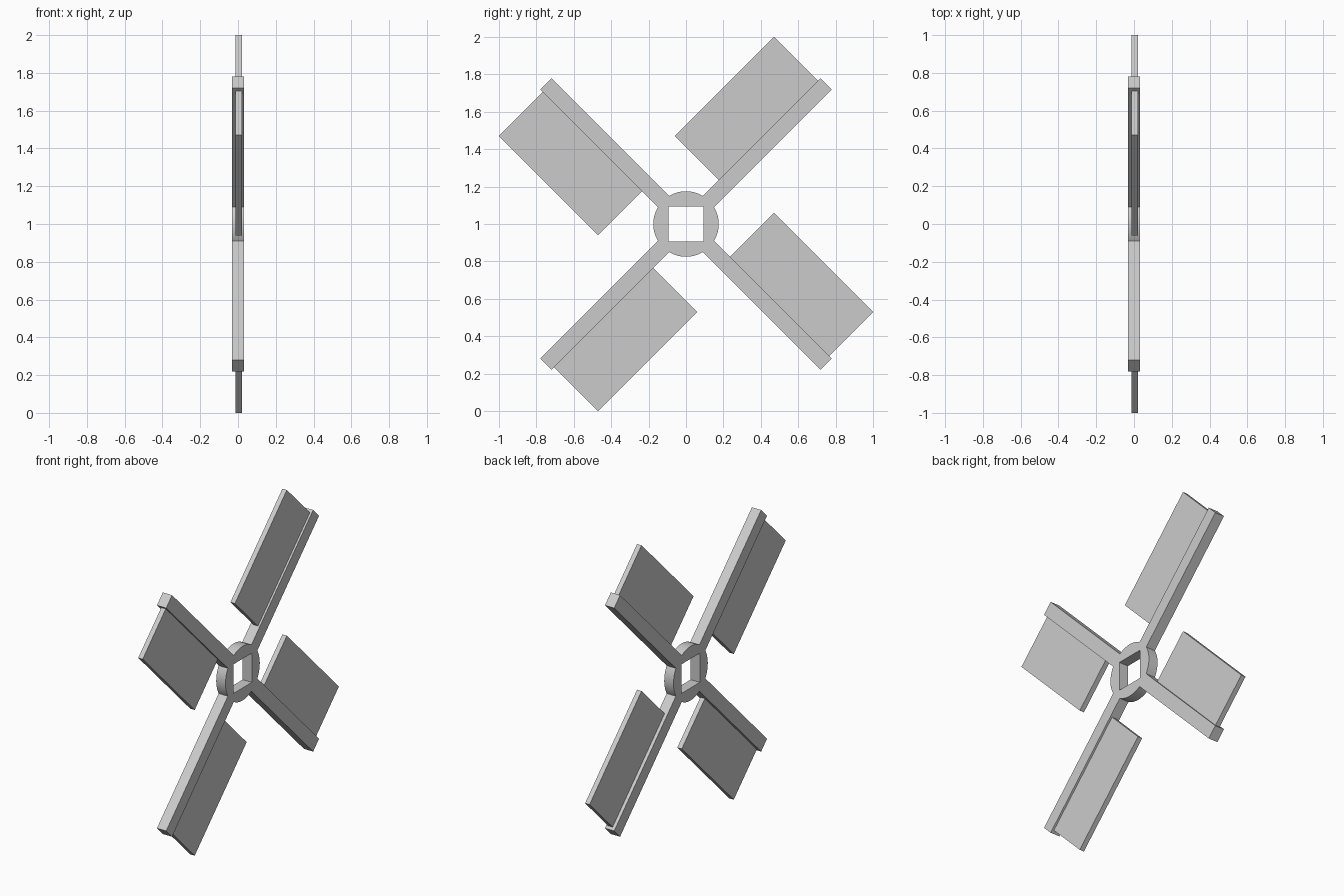
import bpy
import bmesh
from math import asin, cos, sin, pi, radians
from mathutils import Matrix, Vector

cube = bpy.data.objects.get("Cube")
if cube:
    bpy.data.objects.remove(cube, do_unlink=True)

HUB_R = 0.175
HOLE = 0.094
ARM_HALF = 0.0425
ARM_LEN = 1.06
HALF_DEPTH = 0.033
ARC_STEPS = 10

# The wheel is drawn flat, then stood upright facing along x
STAND = (Matrix.Translation((0, 0, 1))
         @ Matrix.Rotation(pi / 2, 4, "Z") @ Matrix.Rotation(pi / 2, 4, "X"))

grey = bpy.data.materials.new("plain_grey")
grey.use_nodes = True
grey.diffuse_color = (0.6, 0.6, 0.6, 1)
grey.node_tree.nodes["Principled BSDF"].inputs["Base Color"].default_value = (0.6, 0.6, 0.6, 1)


def add_object(name, mesh):
    obj = bpy.data.objects.new(name, mesh)
    bpy.context.collection.objects.link(obj)
    mesh.materials.clear()
    mesh.materials.append(grey)
    return obj


def add_loop(curve, points):
    spline = curve.splines.new("POLY")
    spline.points.add(len(points) - 1)
    for p, (x, y) in zip(spline.points, points):
        p.co = (x, y, 0, 1)
    spline.use_cyclic_u = True


# Frame: round hub with a square hole and four diagonal arms
outline = []
edge = asin(ARM_HALF / HUB_R)
for quarter in range(4):
    a = radians(45 + 90 * quarter)
    along = Vector((cos(a), sin(a)))
    across = Vector((-sin(a), cos(a)))
    for side in (-1, 1):
        outline.append(tuple(along * ARM_LEN + across * ARM_HALF * side))
    for i in range(ARC_STEPS + 1):
        t = a + edge + (pi / 2 - 2 * edge) * i / ARC_STEPS
        outline.append((HUB_R * cos(t), HUB_R * sin(t)))

profile = bpy.data.curves.new("frame_profile", "CURVE")
profile.dimensions = "2D"
profile.fill_mode = "BOTH"
profile.extrude = HALF_DEPTH
add_loop(profile, outline)
add_loop(profile, [(HOLE, HOLE), (-HOLE, HOLE), (-HOLE, -HOLE), (HOLE, -HOLE)])
helper = bpy.data.objects.new("frame_profile", profile)
bpy.context.collection.objects.link(helper)
bpy.context.view_layer.update()
frame_mesh = bpy.data.meshes.new_from_object(
    helper.evaluated_get(bpy.context.evaluated_depsgraph_get()))
bpy.data.objects.remove(helper, do_unlink=True)

bm = bmesh.new()
bm.from_mesh(frame_mesh)
bmesh.ops.remove_doubles(bm, verts=bm.verts, dist=0.0001)
bmesh.ops.recalc_face_normals(bm, faces=bm.faces)
bm.transform(STAND)
bm.to_mesh(frame_mesh)
bm.free()
frame = add_object("hub_and_arms", frame_mesh)
bpy.ops.object.select_all(action="DESELECT")
frame.select_set(True)
bpy.context.view_layer.objects.active = frame
bpy.ops.object.shade_smooth_by_angle(angle=radians(30))

# Blades: one thin board set into the side of each arm
low = Vector((0.29, 0.03, -0.012))
high = Vector((1.04, 0.375, 0.02))
names = ("upper_back", "upper_front", "lower_front", "lower_back")
for quarter, name in enumerate(names):
    bm = bmesh.new()
    bmesh.ops.create_cube(bm, size=1)
    bm.transform(STAND @ Matrix.Rotation(radians(45 + 90 * quarter), 4, "Z")
                 @ Matrix.Translation((low + high) / 2)
                 @ Matrix.Diagonal((high - low).to_4d()))
    mesh = bpy.data.meshes.new(name + "_blade")
    bm.to_mesh(mesh)
    bm.free()
    add_object(name + "_blade", mesh)
